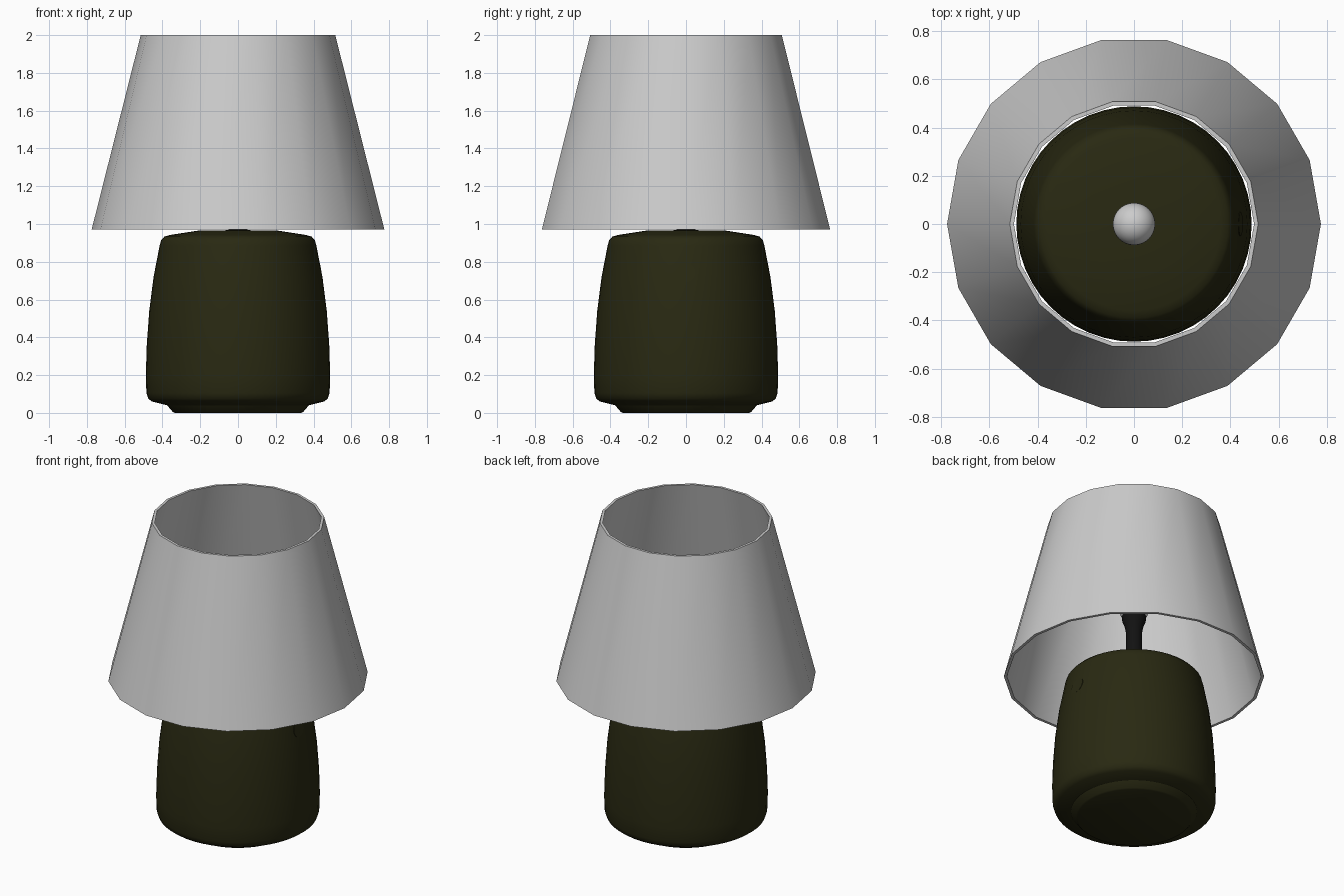
import bpy
import bmesh
from math import cos, sin, pi, radians

if "Cube" in bpy.data.objects:
    bpy.data.objects.remove(bpy.data.objects["Cube"])


def paint(obj, name, color):
    mat = bpy.data.materials.new(name)
    mat.diffuse_color = (*color, 1)
    mat.use_nodes = True
    mat.node_tree.nodes["Principled BSDF"].inputs["Base Color"].default_value = mat.diffuse_color
    obj.data.materials.append(mat)


def lathe(name, profile, sides, closed=False, angle=35):
    """Revolve (radius, z) points about z; cap the ends or close the loop."""
    bm = bmesh.new()
    rings = [[bm.verts.new((r * cos(2 * pi * i / sides), r * sin(2 * pi * i / sides), z))
              for i in range(sides)] for r, z in profile]
    pairs = list(zip(rings, rings[1:]))
    if closed:
        pairs.append((rings[-1], rings[0]))
    else:
        bm.faces.new(rings[0][::-1])
        bm.faces.new(rings[-1])
    for a, b in pairs:
        for i in range(sides):
            j = (i + 1) % sides
            bm.faces.new((a[i], a[j], b[j], b[i]))
    bmesh.ops.recalc_face_normals(bm, faces=bm.faces)
    mesh = bpy.data.meshes.new(name)
    bm.to_mesh(mesh)
    bm.free()
    obj = bpy.data.objects.new(name, mesh)
    bpy.context.collection.objects.link(obj)
    smooth(obj, angle)
    return obj


def smooth(obj, angle):
    bpy.ops.object.select_all(action='DESELECT')
    obj.select_set(True)
    bpy.context.view_layer.objects.active = obj
    bpy.ops.object.shade_smooth_by_angle(angle=radians(angle))


# Rounded ceramic body with a narrower foot
base = lathe("base", [
    (0.335, 0), (0.345, 0.005), (0.375, 0.04), (0.455, 0.06), (0.475, 0.075),
    (0.485, 0.105), (0.488, 0.2), (0.483, 0.36), (0.47, 0.54), (0.447, 0.72),
    (0.415, 0.885), (0.407, 0.915), (0.39, 0.933), (0.36, 0.942),
    (0.21, 0.965), (0.06, 0.967)], 48)
paint(base, "dark_olive", (0.022, 0.022, 0.006))

# Small switch set nearly flush in the +x side
bpy.ops.mesh.primitive_cylinder_add(vertices=24, radius=0.05, depth=0.03,
                                    location=(0.428, 0, 0.74),
                                    rotation=(0, radians(80), 0))
switch = bpy.context.object
switch.name = "switch"
smooth(switch, 35)
switch.data.materials.append(base.data.materials[0])

# Neck flaring into the bulb socket
stem = lathe("stem", [
    (0.05, 0.95), (0.048, 1.27), (0.055, 1.31), (0.07, 1.35), (0.072, 1.38)], 32)
paint(stem, "black", (0.006, 0.006, 0.006))

# Round bulb
bpy.ops.mesh.primitive_uv_sphere_add(segments=32, ring_count=16, radius=0.088,
                                     location=(0, 0, 1.43))
bulb = bpy.context.object
bulb.name = "bulb"
smooth(bulb, 35)

# Open tapered shade with thin walls, 18 sides
lathe("shade", [(0.775, 0.97), (0.515, 2.0), (0.498, 2.0), (0.757, 0.97)],
      18, closed=True)
